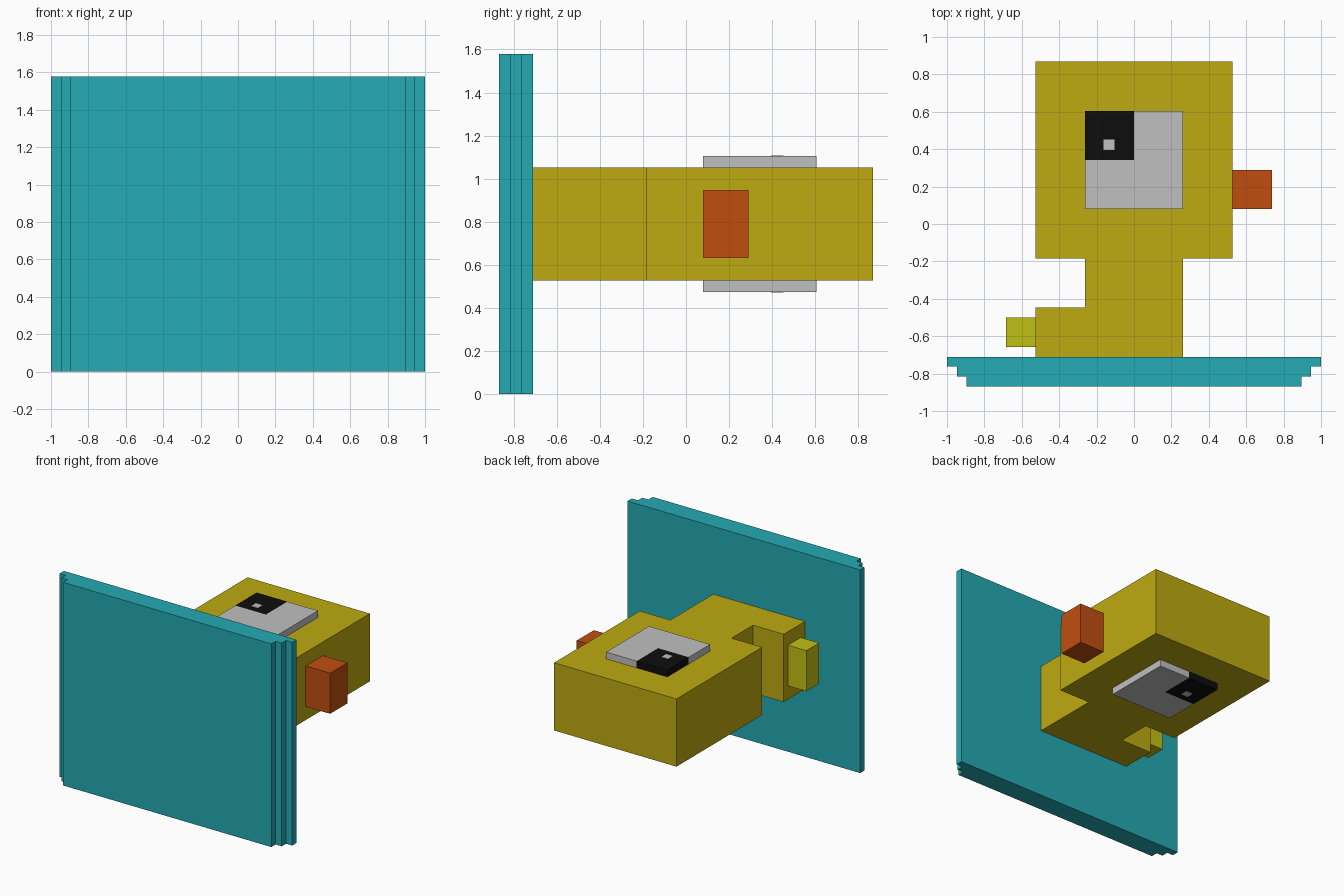
import bpy, bmesh

if "Cube" in bpy.data.objects:
    bpy.data.objects.remove(bpy.data.objects["Cube"])

U = 1 / 19  # block unit: the panel is 38 units wide


def material(name, rgb):
    m = bpy.data.materials.new(name)
    m.diffuse_color = (*rgb, 1)
    m.use_nodes = True
    m.node_tree.nodes["Principled BSDF"].inputs["Base Color"].default_value = m.diffuse_color
    return m


TEAL = material("teal", (0.018, 0.402, 0.456))
GOLD = material("gold", (0.515, 0.402, 0.005))
GREY = material("light grey", (0.527, 0.527, 0.527))
BLACK = material("black", (0.004, 0.004, 0.004))
ORANGE = material("orange", (0.527, 0.076, 0.005))
LIME = material("lime yellow", (0.527, 0.527, 0.007))


def extrude(name, outline, z0, z1, mat):
    """Extrude an (x, y) outline, given in block units, from z0 to z1."""
    bm = bmesh.new()
    face = bm.faces.new([bm.verts.new((x * U, y * U, z0 * U)) for x, y in outline])
    new = bmesh.ops.extrude_face_region(bm, geom=[face])["geom"]
    top = [v for v in new if isinstance(v, bmesh.types.BMVert)]
    bmesh.ops.translate(bm, verts=top, vec=(0, 0, (z1 - z0) * U))
    bmesh.ops.recalc_face_normals(bm, faces=bm.faces)
    mesh = bpy.data.meshes.new(name)
    bm.to_mesh(mesh)
    bm.free()
    mesh.materials.append(mat)
    ob = bpy.data.objects.new(name, mesh)
    bpy.context.collection.objects.link(ob)
    return ob


def box(name, x0, x1, y0, y1, z0, z1, mat):
    return extrude(name, [(x0, y0), (x1, y0), (x1, y1), (x0, y1)], z0, z1, mat)


# Stepped wall panel
half = [(17, -16.5), (17, -15.5), (18, -15.5), (18, -14.5), (19, -14.5), (19, -13.5)]
extrude("wall_panel", half + [(-x, y) for x, y in reversed(half)], 0, 30, TEAL)

# Head, neck and body as one solid
extrude("head_and_body", [
    (-10, -13.5), (5, -13.5), (5, -3.5), (10, -3.5), (10, 16.5),
    (-10, 16.5), (-10, -3.5), (-5, -3.5), (-5, -8.5), (-10, -8.5)], 10, 20, GOLD)

# Beak and tail
box("beak", 10, 14, 1.5, 5.5, 12, 18, ORANGE)
box("tail", -13, -10, -12.5, -9.5, 12, 18, LIME)

# Eyes on both sides of the head: L-shaped white, corner pupil, thin glint
for side, z0, z1, g0, g1 in (("upper", 20, 21, 21, 21.05), ("lower", 9, 10, 8.95, 9)):
    extrude(side + "_eye", [(-5, 1.5), (5, 1.5), (5, 11.5), (0, 11.5),
                            (0, 6.5), (-5, 6.5)], z0, z1, GREY)
    box(side + "_pupil", -5, 0, 6.5, 11.5, z0, z1, BLACK)
    box(side + "_glint", -3.1, -2, 7.5, 8.6, g0, g1, GREY)
